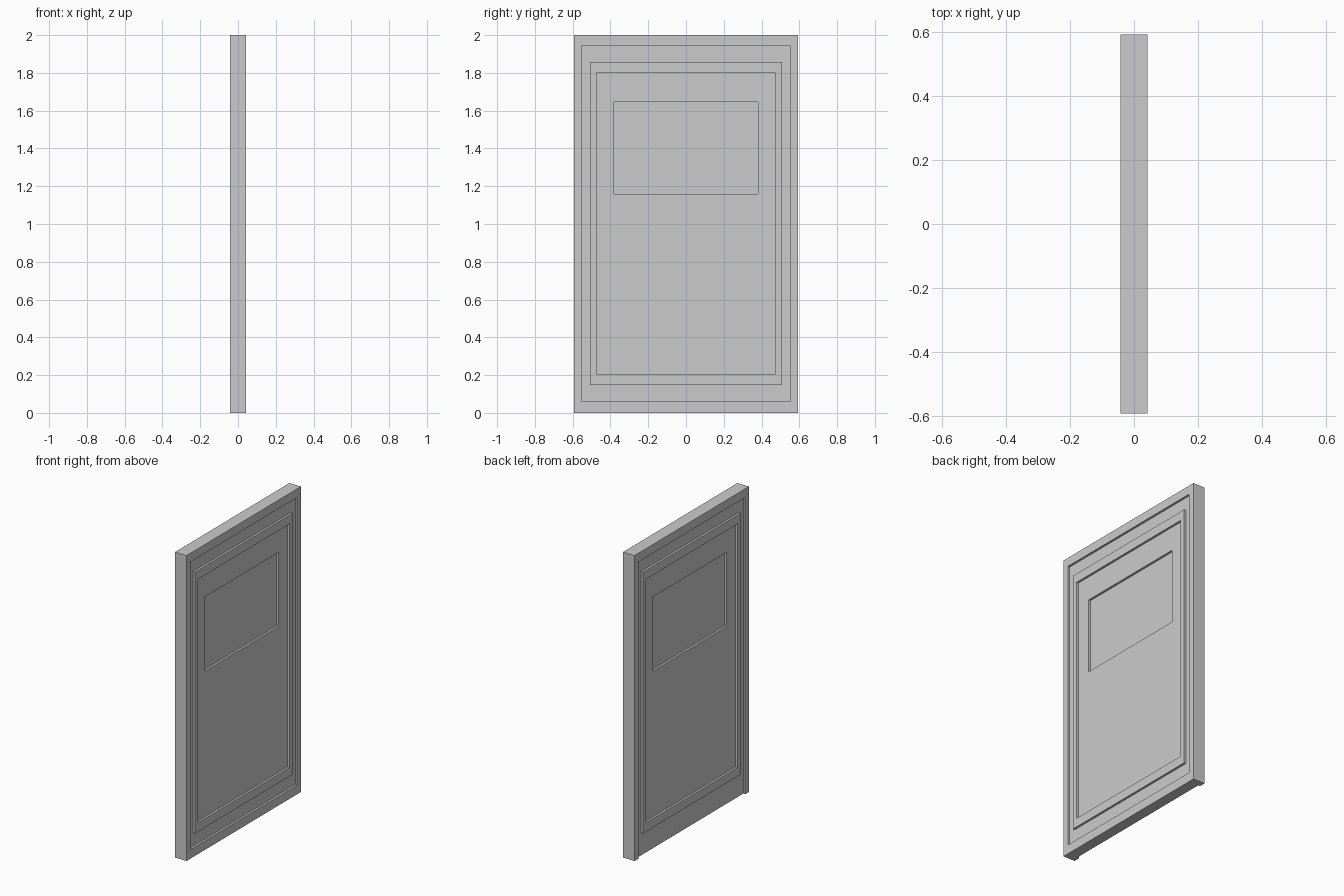
import bpy, bmesh

if "Cube" in bpy.data.objects:
    bpy.data.objects.remove(bpy.data.objects["Cube"])

X = 0.042       # half thickness
D = 0.014       # depth of one recess step
W, H = 0.592, 2.0

bm = bmesh.new()


def ring(s, w, z0, z1, x):
    # rectangle on side s: bottom left, bottom right, top right, top left
    return [bm.verts.new((s * x, y, z)) for y, z in ((-w, z0), (w, z0), (w, z1), (-w, z1))]


def side(s, open_bottom):
    # stepped frame, groove, raised moulding, sunken panel and window
    g0 = 0.0 if open_bottom else 0.06
    rings = [ring(s, *r) for r in (
        (W, 0.0, H, X),
        (0.553, g0, 1.943, X),
        (0.553, g0, 1.943, X - D),
        (0.507, 0.147, 1.858, X - D),
        (0.507, 0.147, 1.858, X),
        (0.474, 0.205, 1.80, X),
        (0.474, 0.205, 1.80, X - D),
        (0.38, 1.16, 1.645, X - D),
        (0.38, 1.16, 1.645, X - 2 * D))]
    for i, (a, b) in enumerate(zip(rings, rings[1:])):
        for k in range(4):
            if open_bottom and k == 0 and i < 2:
                continue
            j = (k + 1) % 4
            bm.faces.new((a[k], a[j], b[j], b[k]))
    bm.faces.new(rings[-1])
    return rings


front = side(1, False)
back = side(-1, True)

# edges of the slab: two sides and top
f, b = front[0], back[0]
for k in (1, 2, 3):
    j = (k + 1) % 4
    bm.faces.new((f[k], f[j], b[j], b[k]))

# underside, notched where the back groove runs out at the bottom
bm.faces.new((f[0], f[1], b[1], back[1][1], back[2][1],
              back[2][0], back[1][0], b[0]))

bmesh.ops.recalc_face_normals(bm, faces=bm.faces[:])
mesh = bpy.data.meshes.new("door_panel")
bm.to_mesh(mesh)
bm.free()
bpy.context.collection.objects.link(bpy.data.objects.new("door_panel", mesh))
